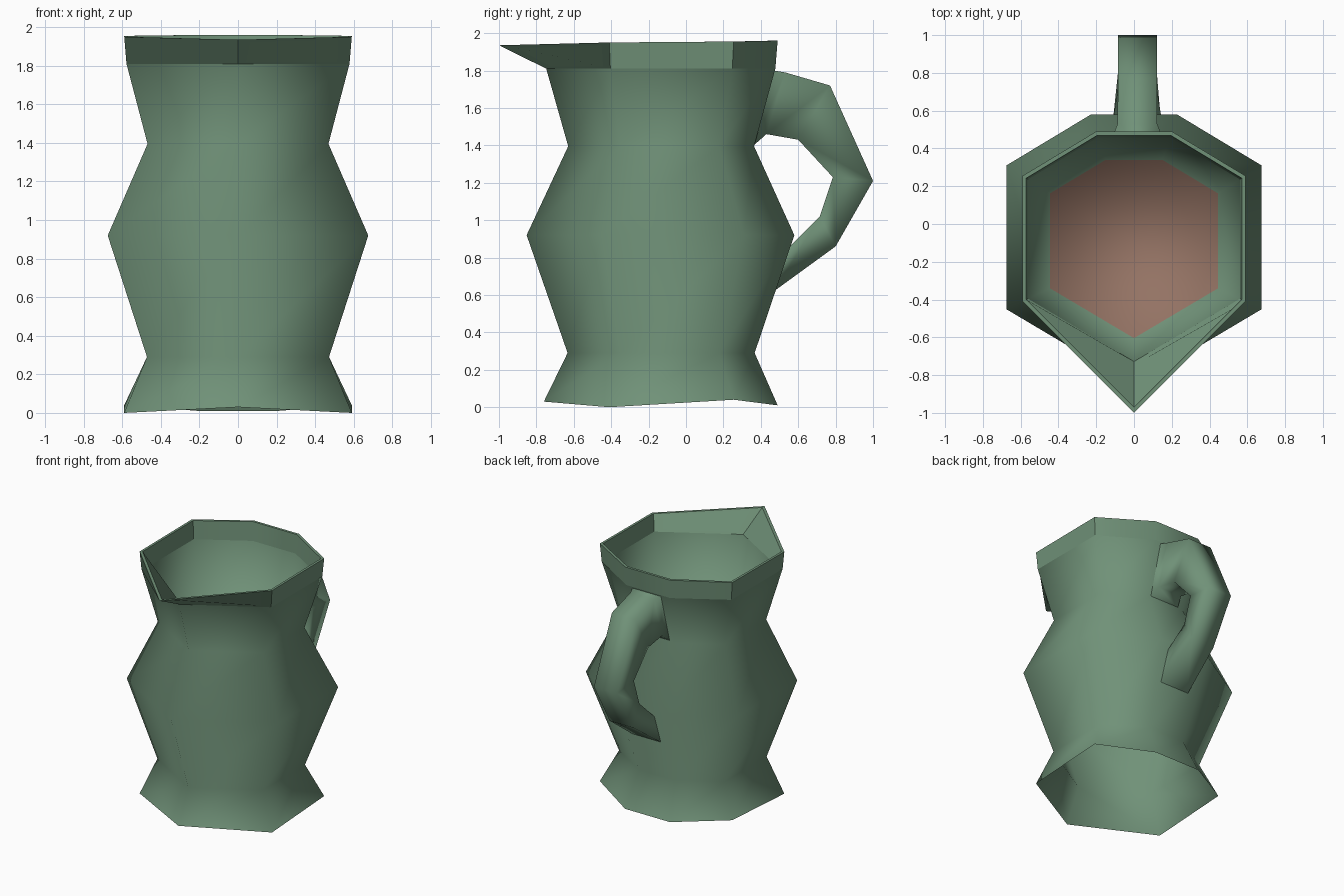
import bpy, bmesh, math

if "Cube" in bpy.data.objects:
    bpy.data.objects.remove(bpy.data.objects["Cube"])

def material(name, rgb):
    m = bpy.data.materials.new(name)
    m.diffuse_color = (*rgb, 1)
    m.use_nodes = True
    m.node_tree.nodes["Principled BSDF"].inputs["Base Color"].default_value = m.diffuse_color
    return m

green = material("glazed green", (0.162, 0.285, 0.188))
brown = material("brown drink", (0.296, 0.171, 0.127))

# Seven-sided outline, scaled about its own centre
CY = -0.125
OUTLINE = [(0, -0.635), (0.59, -0.285), (0.59, 0.38), (0.2, 0.615),
           (-0.2, 0.615), (-0.59, 0.38), (-0.59, -0.285)]

def ring(bm, scale, z, dz=(0,) * 7, lip=None):
    verts = []
    for i, (x, y) in enumerate(OUTLINE):
        yy = lip if lip is not None and i == 0 else CY + y * scale
        verts.append(bm.verts.new((x * scale, yy, z + dz[i])))
    return verts

def loft(bm, rings):
    # Walls wind so that rings going up face outwards
    for a, b in zip(rings, rings[1:]):
        for i in range(len(a)):
            j = (i + 1) % len(a)
            bm.faces.new((a[i], a[j], b[j], b[i]))

def finish(bm, name, mat, angle):
    me = bpy.data.meshes.new(name)
    bm.to_mesh(me)
    bm.free()
    ob = bpy.data.objects.new(name, me)
    bpy.context.collection.objects.link(ob)
    for m in mat:
        me.materials.append(m)
    bpy.ops.object.select_all(action='DESELECT')
    ob.select_set(True)
    bpy.context.view_layer.objects.active = ob
    bpy.ops.object.shade_smooth_by_angle(angle=math.radians(angle))
    return ob

# Jug body: waisted shell, open underneath
foot_dz = (0.03, 0, 0.04, 0.01, 0.01, 0.04, 0)
bm = bmesh.new()
loft(bm, [ring(bm, 1.0, 0.0, foot_dz), ring(bm, 0.80, 0.29), ring(bm, 1.145, 0.92),
          ring(bm, 0.795, 1.395), ring(bm, 0.98, 1.81)])
finish(bm, "jug_body", [green], 75)

# Collar with flat facets and pouring lip
rim_dz = (-0.015, 0, 0.005, 0.01, 0.01, 0.005, 0)
bm = bmesh.new()
loft(bm, [ring(bm, 0.98, 1.81), ring(bm, 1.0, 1.95, rim_dz, lip=-1.0),
          ring(bm, 0.967, 1.95, rim_dz, lip=-0.97), ring(bm, 0.95, 1.81)])
finish(bm, "pouring_collar", [green], 40)

# Inside wall running down to the drink surface
bm = bmesh.new()
inner = [ring(bm, 0.95, 1.81), ring(bm, 0.755, 1.35)]
loft(bm, inner)
bm.faces.new(inner[-1]).material_index = 1
finish(bm, "inside_and_drink", [green, brown], 120)

# Handle: (half width, outer y, z, inner y, z) stations of a strap flared at its roots
STATIONS = [(0.13, 0.468, 1.80, 0.362, 1.40), (0.105, 0.53, 1.79, 0.43, 1.46),
            (0.103, 0.77, 1.72, 0.60, 1.43), (0.103, 1.0, 1.21, 0.785, 1.23),
            (0.103, 0.80, 0.86, 0.715, 1.02), (0.13, 0.47, 0.62, 0.545, 0.85)]
bm = bmesh.new()
X = 0.018
loft(bm, [[bm.verts.new(p) for p in ((X - w, yo, zo), (X - w, yi, zi), (X + w, yi, zi), (X + w, yo, zo))]
          for w, yo, zo, yi, zi in STATIONS])
bmesh.ops.recalc_face_normals(bm, faces=bm.faces)
finish(bm, "handle", [green], 115)
